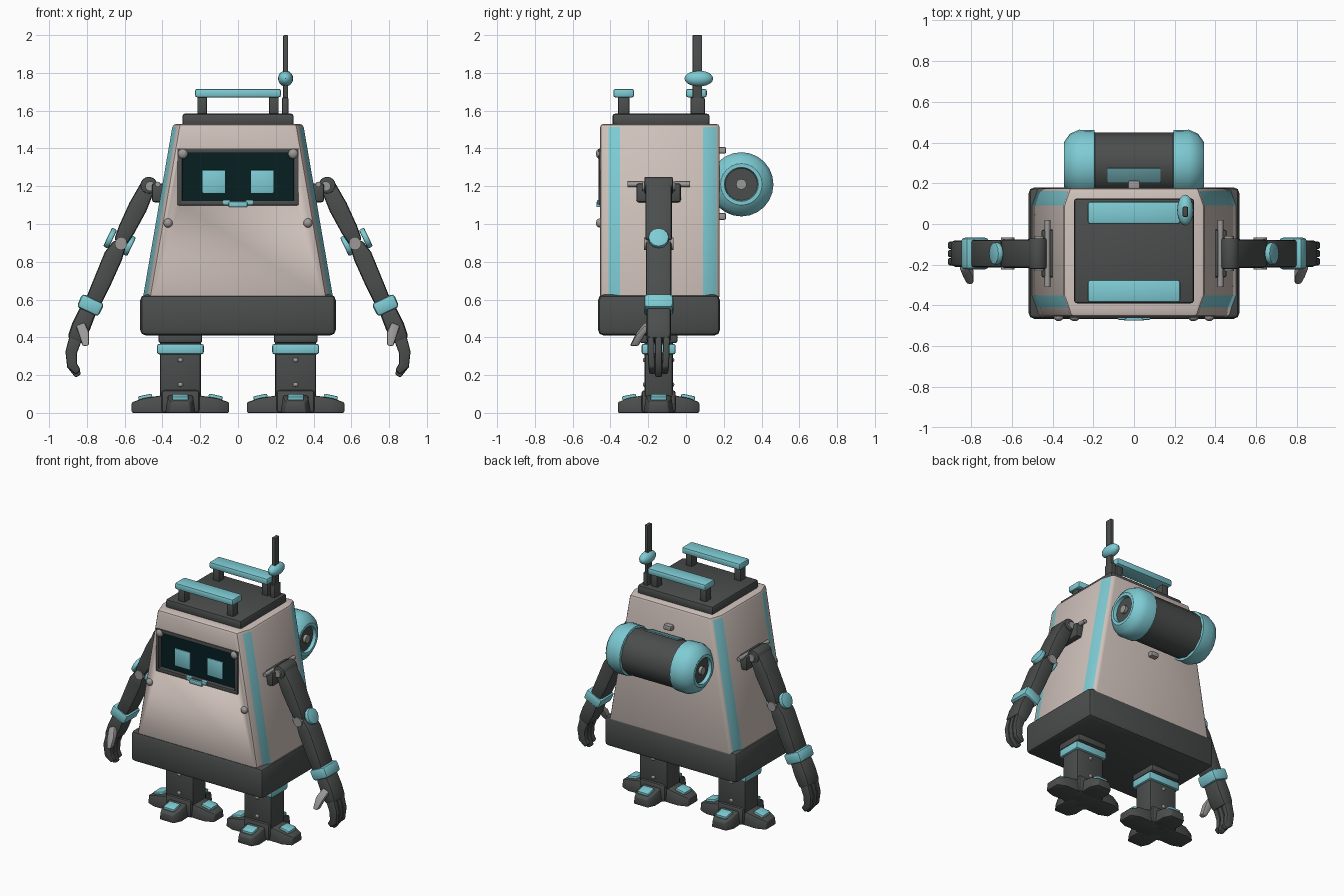
import bpy, bmesh, math
from mathutils import Vector, Matrix

cube = bpy.data.objects.get("Cube")
if cube:
    bpy.data.objects.remove(cube, do_unlink=True)


def material(name, r, g, b):
    m = bpy.data.materials.new(name)
    m.use_nodes = True
    m.diffuse_color = (r, g, b, 1)
    bsdf = next(n for n in m.node_tree.nodes if n.type == 'BSDF_PRINCIPLED')
    bsdf.inputs["Base Color"].default_value = (r, g, b, 1)
    bsdf.inputs["Roughness"].default_value = 0.7
    return m


BEIGE = material("warm_beige", 0.63, 0.54, 0.50)
DARK = material("charcoal", 0.07, 0.076, 0.075)
CYAN = material("pale_cyan", 0.21, 0.60, 0.66)
SCREEN = material("dark_glass", 0.002, 0.014, 0.016)
GREY = material("bolt_grey", 0.33, 0.32, 0.31)
TEAL = material("dull_teal", 0.13, 0.33, 0.36)


def finish(bm, name, mats, bevel=0.0, rule=None):
    """Bevel the sharp edges, colour the faces by rule, make the object."""
    bmesh.ops.recalc_face_normals(bm, faces=bm.faces)
    if rule:
        for f in bm.faces:
            f.material_index = rule(f)
    if bevel:
        sharp = [e for e in bm.edges if e.calc_face_angle(0) > math.radians(35)]
        bmesh.ops.bevel(bm, geom=sharp, offset=bevel, segments=2, profile=0.5,
                        affect='EDGES', clamp_overlap=True)
    me = bpy.data.meshes.new(name)
    bm.to_mesh(me)
    bm.free()
    for m in mats:
        me.materials.append(m)
    ob = bpy.data.objects.new(name, me)
    bpy.context.collection.objects.link(ob)
    bpy.ops.object.select_all(action='DESELECT')
    ob.select_set(True)
    bpy.context.view_layer.objects.active = ob
    bpy.ops.object.shade_smooth_by_angle(angle=math.radians(35))
    return ob


def loft(name, rings, mats, bevel=0.0, rule=None):
    """Skin a list of equal rings and cap both ends."""
    bm = bmesh.new()
    loops = [[bm.verts.new(p) for p in ring] for ring in rings]
    n = len(loops[0])
    for a, b in zip(loops, loops[1:]):
        for i in range(n):
            j = (i + 1) % n
            bm.faces.new((a[i], a[j], b[j], b[i]))
    bm.faces.new(loops[0])
    bm.faces.new(loops[-1])
    return finish(bm, name, mats, bevel, rule)


def box(name, c, size, mat, bevel=0.01, tilt=0.0, axis='Y'):
    bm = bmesh.new()
    m = Matrix.Translation(c) @ Matrix.Rotation(tilt, 4, axis) @ Matrix.Diagonal((*size, 1))
    bmesh.ops.create_cube(bm, size=1, matrix=m)
    return finish(bm, name, [mat], bevel)


def rod(name, c, r, length, axis, mat, sides=12, bevel=0.0):
    bm = bmesh.new()
    q = Vector((0, 0, 1)).rotation_difference(Vector(axis)).to_matrix().to_4x4()
    bmesh.ops.create_cone(bm, cap_ends=True, segments=sides, radius1=r, radius2=r,
                          depth=length, matrix=Matrix.Translation(c) @ q)
    return finish(bm, name, [mat], bevel)


def ball(name, c, radii, mat):
    bm = bmesh.new()
    bmesh.ops.create_uvsphere(bm, u_segments=16, v_segments=10, radius=1,
                              matrix=Matrix.Translation(c) @ Matrix.Diagonal((*radii, 1)))
    return finish(bm, name, [mat])


def limb(name, side, path, depth, mat, bevel=0.015):
    """Rectangular bar along (x, y, z, thickness) points; depth runs along y."""
    pts = [Vector((side * x, y, z)) for x, y, z, w in path]
    rings = []
    for i, p in enumerate(pts):
        d = (pts[min(i + 1, len(pts) - 1)] - pts[max(i - 1, 0)]).normalized()
        n = Vector((-d.z, 0, d.x)).normalized() * path[i][3] / 2
        y = Vector((0, depth / 2, 0))
        rings.append([p - n - y, p + n - y, p + n + y, p - n + y])
    return loft(name, rings, [mat], bevel)


def lathe(name, side, profile, centre, mats, rule, sides=24):
    """Turn (x, radius) points about an axis along x."""
    cy, cz = centre
    turn = [2 * math.pi * i / sides for i in range(sides)]
    rings = [[(side * x, cy + r * math.cos(t), cz + r * math.sin(t)) for t in turn]
             for x, r in profile]
    return loft(name, rings, mats, 0, rule)


# Tapered torso with coloured chamfers on its four upright corners
def torso_ring(y, inset):
    lo, hi = 0.505 - inset, 0.345 - inset
    return [(-lo, y, 0.6), (lo, y, 0.6), (hi, y, 1.53), (-hi, y, 1.53)]


def torso_rule(f):
    y = f.calc_center_median().y
    return int(abs(f.normal.x) > 0.5 and (-0.41 < y < -0.355 or 0.09 < y < 0.174))


torso = loft("torso", [torso_ring(y, i) for y, i in (
    (-0.455, 0.035), (-0.41, 0.022), (-0.35, 0), (0.09, 0), (0.178, 0.03))],
    [BEIGE, CYAN], 0.018, torso_rule)

# Recess for the face
cutter = box("face_cutter", (0, -0.45, 1.25), (0.62, 0.07, 0.28), BEIGE, 0)
cutter.hide_render = True
mod = torso.modifiers.new("face_recess", 'BOOLEAN')
mod.operation = 'DIFFERENCE'
mod.object = cutter
bpy.context.view_layer.objects.active = torso
bpy.ops.object.modifier_apply(modifier=mod.name)
bpy.data.objects.remove(cutter, do_unlink=True)

# Face frame, screen and eyes
for s in (-1, 1):
    box("frame_side", (s * 0.308, -0.44, 1.25), (0.026, 0.044, 0.3), DARK, 0.005)
    box("frame_rail", (0, -0.44, 1.25 + s * 0.138), (0.64, 0.044, 0.026), DARK, 0.005)
    box("eye", (s * 0.128, -0.434, 1.224), (0.12, 0.009, 0.122), CYAN, 0.004)
    ball("face_bolt", (s * 0.292, -0.457, 1.372), (0.027, 0.02, 0.027), GREY)
    ball("chest_bolt", (s * 0.37, -0.457, 1.005), (0.024, 0.02, 0.024), GREY)
    box("chin_clip_end", (s * 0.06, -0.458, 1.115), (0.04, 0.025, 0.025), CYAN, 0.005)
box("screen", (0, -0.425, 1.25), (0.6, 0.015, 0.27), SCREEN, 0)
box("chin_clip", (0, -0.46, 1.104), (0.1, 0.03, 0.03), CYAN, 0.006)

# Base skirt and roof
box("base_skirt", (0, -0.143, 0.518), (1.035, 0.645, 0.215), DARK, 0.028)
box("roof_plate", (0, -0.132, 1.552), (0.59, 0.515, 0.065), DARK, 0.015)
for y in (-0.33, 0.055):
    box("handle_bar", (0, y, 1.693), (0.455, 0.11, 0.046), CYAN, 0.012)
    for s in (-1, 1):
        box("handle_post", (s * 0.19, y, 1.625), (0.05, 0.06, 0.1), DARK, 0.006)

# Antenna
box("antenna_foot", (0.25, 0.062, 1.61), (0.035, 0.075, 0.12), DARK, 0.008)
box("antenna_mast", (0.252, 0.06, 1.78), (0.026, 0.05, 0.44), DARK, 0.005)
ball("antenna_bead", (0.252, 0.068, 1.77), (0.04, 0.076, 0.042), CYAN)

# Drum on the back
POD = (0.293, 1.21)
lathe("drum_core", 1, [(-0.21, 0.157), (0.21, 0.157)], POD, [DARK], None, 12)
for s in (-1, 1):
    lathe("drum_cap", s, [(0.19, 0.15), (0.195, 0.168), (0.27, 0.17), (0.315, 0.15),
                          (0.343, 0.11), (0.343, 0.09), (0.32, 0.085)], POD, [CYAN, DARK],
          lambda f: int(len(f.verts) > 4 and abs(f.calc_center_median().x) > 0.3))
    rod("drum_bolt", (s * 0.325, *POD), 0.028, 0.03, (1, 0, 0), GREY)
    box("drum_bracket", (0, 0.19, 1.215 + s * 0.175), (0.06, 0.045, 0.035), GREY, 0.008)
box("drum_label", (0, POD[0] - 0.055, POD[1] + 0.144), (0.26, 0.075, 0.009), TEAL, 0.002,
    math.radians(18), 'X')

AY = -0.145
for s in (-1, 1):
    # Shoulder
    box("shoulder_bracket", (s * 0.42, AY, 1.165), (0.07, 0.235, 0.1), DARK, 0.012)
    rod("shoulder_pin", (s * 0.425, AY, 1.21), 0.014, 0.33, (0, 1, 0), GREY)
    rod("shoulder_joint", (s * 0.472, AY, 1.205), 0.045, 0.15, (0, 1, 0), DARK, 16, 0.008)
    rod("shoulder_bolt", (s * 0.465, AY, 1.2), 0.026, 0.172, (0, 1, 0), GREY)

    # Upper arm, elbow and forearm
    limb("upper_arm", s, [(0.47, AY, 1.215, 0.08), (0.53, AY, 1.09, 0.1),
                          (0.59, AY, 0.97, 0.09), (0.625, AY, 0.9, 0.07)], 0.14, DARK)
    rod("elbow_pin", (s * 0.62, AY, 0.895), 0.033, 0.155, (0, 1, 0), GREY)
    for k in (-1, 1):
        rod("elbow_disc", (s * (0.627 + k * 0.05), AY, 0.905 + k * 0.02), 0.055, 0.03,
            (s * 0.9, 0, 0.43), CYAN, 12, 0.008)
    limb("forearm", s, [(0.625, AY, 0.9, 0.07), (0.66, AY, 0.83, 0.1),
                        (0.72, AY, 0.69, 0.095), (0.77, AY, 0.58, 0.085)], 0.135, DARK)
    limb("wrist_cuff", s, [(0.765, AY, 0.605, 0.13), (0.798, AY, 0.535, 0.125)],
         0.155, CYAN, 0.018)

    # Hand with three curled fingers and a thumb
    limb("palm", s, [(0.79, AY, 0.55, 0.09), (0.83, AY, 0.46, 0.1), (0.865, AY, 0.38, 0.085)],
         0.13, DARK, 0.02)
    for k in (-1, 0, 1):
        limb("finger", s, [(0.855, AY + k * 0.042, 0.41, 0.07), (0.883, AY + k * 0.04, 0.32, 0.062),
                           (0.878, AY + k * 0.036, 0.25, 0.055),
                           (0.845, AY + k * 0.032, 0.195 + abs(k) * 0.02, 0.035)],
             0.036, DARK, 0.009)
    limb("thumb", s, [(0.835, -0.2, 0.47, 0.05), (0.815, -0.24, 0.42, 0.055),
                      (0.805, -0.275, 0.355, 0.035)], 0.045, GREY, 0.01)

    # Leg with its cuff
    cx = s * 0.305
    box("hip_flange", (cx, AY, 0.395), (0.23, 0.2, 0.05), DARK, 0.01)
    box("leg", (cx, AY, 0.25), (0.218, 0.15, 0.34), DARK, 0.015)
    box("leg_cuff", (cx, AY, 0.338), (0.248, 0.18, 0.056), CYAN, 0.012)
    for z in (0.28, 0.15):
        for k in (-1, 1):
            ball("leg_rivet", (cx, AY + k * 0.075, z), (0.014, 0.008, 0.012), GREY)

    # Cross-shaped foot with four tapered toes
    box("ankle", (cx, AY, 0.06), (0.2, 0.18, 0.12), DARK, 0.015)
    for q in range(4):
        a = q * math.pi / 2
        reach = 0.258 if q % 2 == 0 else 0.216
        out = Vector((math.cos(a), math.sin(a), 0))
        across = Vector((-out.y, out.x, 0))
        up = Vector((0, 0, 1))
        mid = Vector((cx, AY, 0))
        rings = [[mid + out * d - across * w, mid + out * d + across * w,
                  mid + out * d + across * w * 0.85 + up * h,
                  mid + out * d - across * w * 0.85 + up * h]
                 for d, w, h in ((0.02, 0.075, 0.105), (reach * 0.75, 0.08, 0.078),
                                 (reach, 0.055, 0.056))]
        loft("toe", rings, [DARK], 0.008)
        pad = mid + out * (reach * 0.72) + up * 0.083
        slope = math.radians(12) * (1 if q < 2 else -1) * (1 if q % 2 == 0 else -1)
        size = (0.075, 0.085, 0.024) if q % 2 == 0 else (0.085, 0.075, 0.024)
        box("toe_pad", pad, size, CYAN, 0.007, slope, 'Y' if q % 2 == 0 else 'X')
